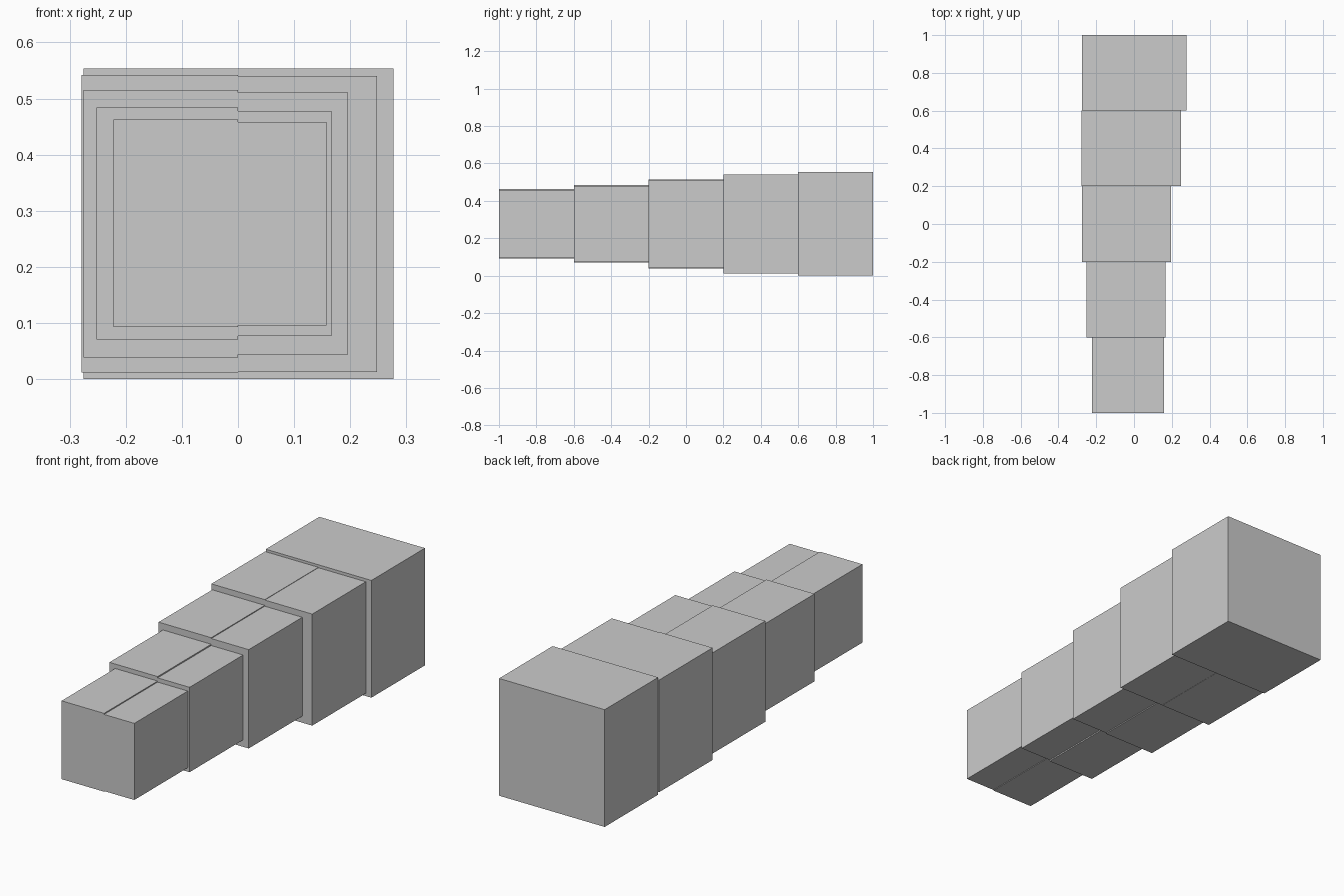
import bpy, bmesh
from mathutils import Vector

if "Cube" in bpy.data.objects:
    bpy.data.objects.remove(bpy.data.objects["Cube"])

dark = bpy.data.materials.new("dark_grey")
dark.diffuse_color = (0.66, 0.66, 0.66, 1)
dark.use_nodes = True
dark.node_tree.nodes["Principled BSDF"].inputs["Base Color"].default_value = dark.diffuse_color

MID = 0.277    # height where upper and lower blocks meet
STEP = 0.4     # length of each section


def block(name, lo, hi, mat=None):
    lo, hi = Vector(lo), Vector(hi)
    mesh = bpy.data.meshes.new(name)
    bm = bmesh.new()
    bmesh.ops.create_cube(bm, size=1)
    bmesh.ops.scale(bm, vec=hi - lo, verts=bm.verts)
    bmesh.ops.translate(bm, vec=(lo + hi) / 2, verts=bm.verts)
    bm.to_mesh(mesh)
    bm.free()
    ob = bpy.data.objects.new(name, mesh)
    bpy.context.collection.objects.link(ob)
    if mat:
        mesh.materials.append(mat)


# Each section, front to back: (half width, bottom, top) per side
left = [(0.222, 0.093, 0.463), (0.252, 0.071, 0.484), (0.275, 0.039, 0.515),
        (0.279, 0.012, 0.542), (0.275, 0.0, 0.554)]
right = [(0.158, 0.096, 0.458), (0.167, 0.077, 0.478), (0.196, 0.044, 0.511),
         (0.248, 0.013, 0.540), (0.277, 0.0, 0.554)]
dark_blocks = {(0, "left", "lower"), (3, "right", "upper"),
               (4, "right", "upper"), (4, "right", "lower")}

# Four quarter blocks per section
for side, sections in (("left", left), ("right", right)):
    for i, (w, bottom, top) in enumerate(sections):
        x0, x1 = (-w, 0) if side == "left" else (0, w)
        y0 = -1 + i * STEP
        for level, z0, z1 in (("lower", bottom, MID), ("upper", MID, top)):
            mat = dark if (i, side, level) in dark_blocks else None
            block(f"section_{i + 1}_{side}_{level}",
                  (x0, y0, z0), (x1, y0 + STEP, z1), mat)
